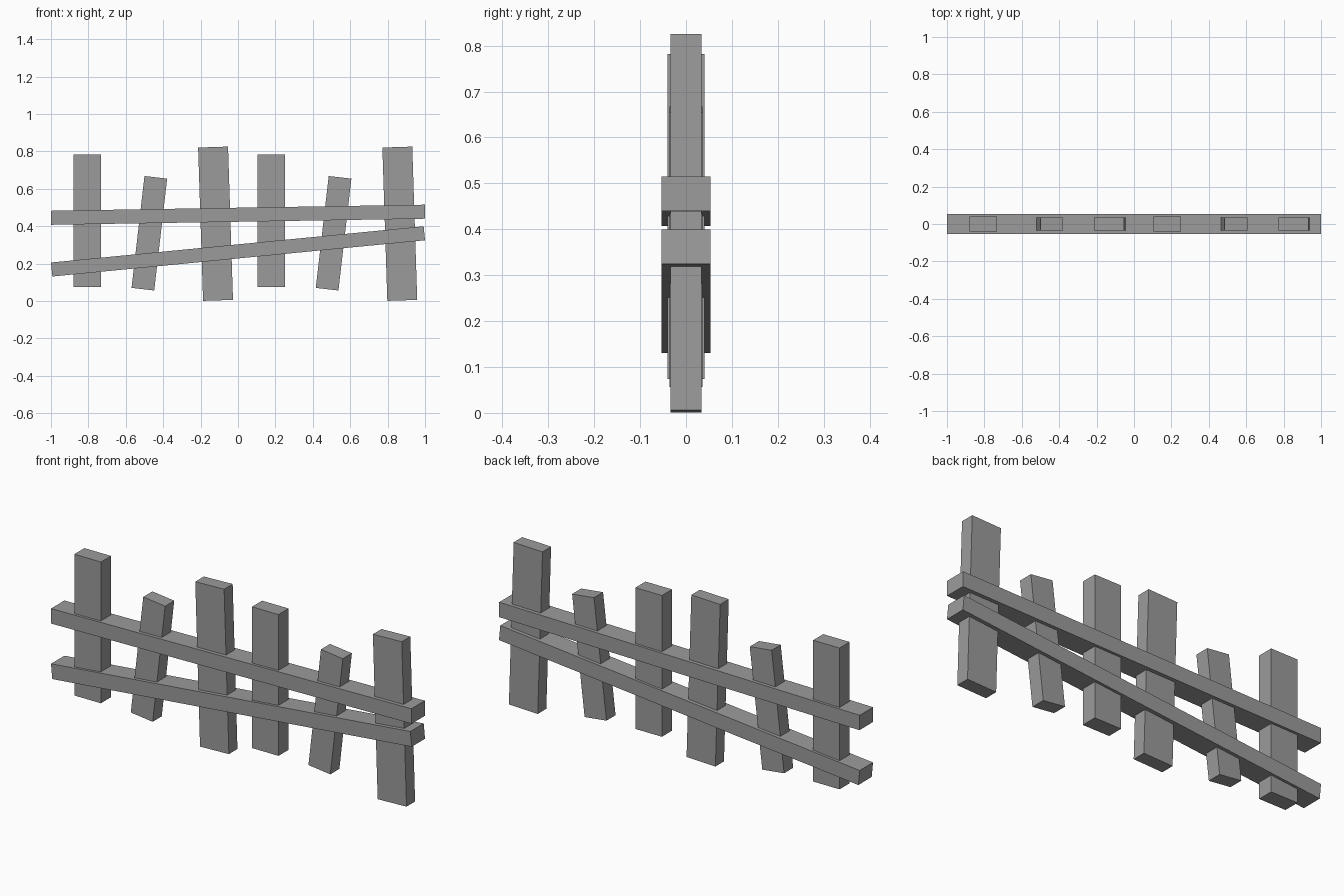
import bpy
from math import radians

cube = bpy.data.objects.get("Cube")
if cube:
    bpy.data.objects.remove(cube, do_unlink=True)

# One flat colour for every plank
GREY = (0.33, 0.33, 0.33, 1)
grey = bpy.data.materials.new("weathered_grey")
grey.use_nodes = True
grey.diffuse_color = GREY
grey.node_tree.nodes["Principled BSDF"].inputs["Base Color"].default_value = GREY


def plank(name, x, z, width, depth, height, tilt=0):
    """A box centred on y = 0, leaning towards +x by tilt degrees."""
    bpy.ops.mesh.primitive_cube_add(size=1, location=(x, 0, z))
    obj = bpy.context.object
    obj.name = name
    obj.scale = (width, depth, height)
    obj.rotation_euler.y = radians(tilt)
    obj.data.materials.append(grey)


# Pickets: the same set of three, repeated along the fence
for side, offset in (("right", 0), ("left", 0.985)):
    plank(f"straight_picket_{side}", -0.806 + offset, 0.428, 0.147, 0.08, 0.708)
    plank(f"short_leaning_picket_{side}", -0.474 + offset, 0.362, 0.122, 0.072, 0.602, 6.6)
    plank(f"tall_picket_{side}", -0.12 + offset, 0.413, 0.16, 0.068, 0.82, -1.85)

# Crooked rails running through the pickets
plank("upper_rail", 0, 0.461, 1.999, 0.106, 0.075, -0.93)
plank("lower_rail", 0, 0.265, 2.002, 0.106, 0.075, -5.55)
